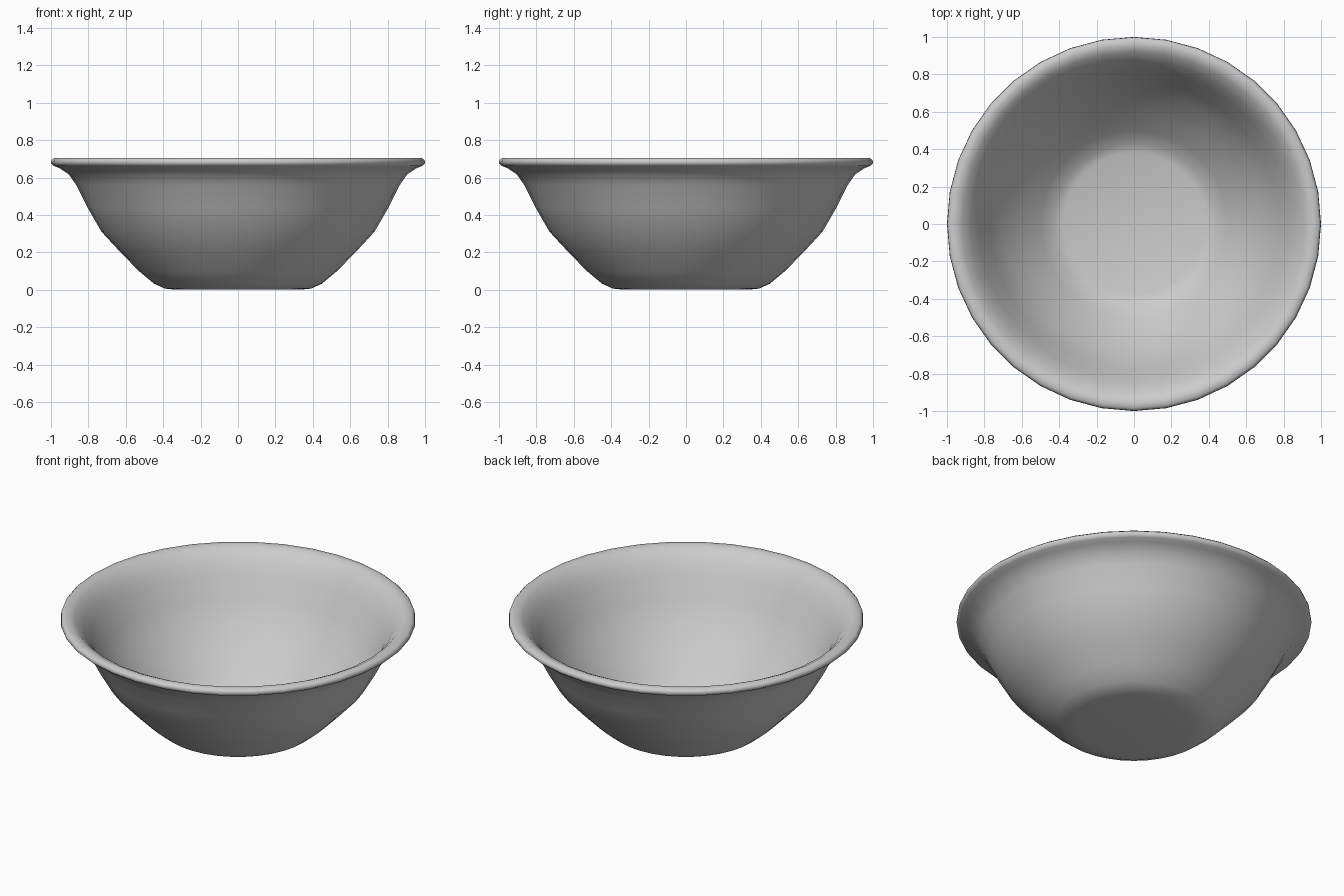
import bpy, bmesh, math

if "Cube" in bpy.data.objects:
    bpy.data.objects.remove(bpy.data.objects["Cube"])

SIDES = 36

# Closed wall section (radius, height): outer base -> lip -> inner floor
profile = [
    (0.00, 0.000), (0.33, 0.000), (0.39, 0.006), (0.45, 0.033), (0.53, 0.100),
    (0.63, 0.202), (0.73, 0.310), (0.805, 0.440), (0.865, 0.560),
    (0.905, 0.617), (0.955, 0.650), (0.985, 0.662), (1.00, 0.675),
    (0.998, 0.692), (0.985, 0.703), (0.955, 0.705), (0.92, 0.688),
    (0.875, 0.640), (0.83, 0.570), (0.77, 0.450), (0.695, 0.330),
    (0.60, 0.225), (0.50, 0.120), (0.43, 0.062), (0.38, 0.045), (0.00, 0.042),
]

# Bowl: revolve the section around z
bm = bmesh.new()
verts = [bm.verts.new((r, 0, z)) for r, z in profile]
edges = [bm.edges.new(pair) for pair in zip(verts, verts[1:])]
bmesh.ops.spin(bm, geom=verts + edges, cent=(0, 0, 0), axis=(0, 0, 1),
               angle=math.tau, steps=SIDES, use_merge=True)
bmesh.ops.remove_doubles(bm, verts=bm.verts[:], dist=0.0005)
bmesh.ops.recalc_face_normals(bm, faces=bm.faces[:])
for f in bm.faces:
    f.smooth = True

mesh = bpy.data.meshes.new("bowl")
bm.to_mesh(mesh)
bm.free()
bowl = bpy.data.objects.new("bowl", mesh)
bpy.context.collection.objects.link(bowl)
